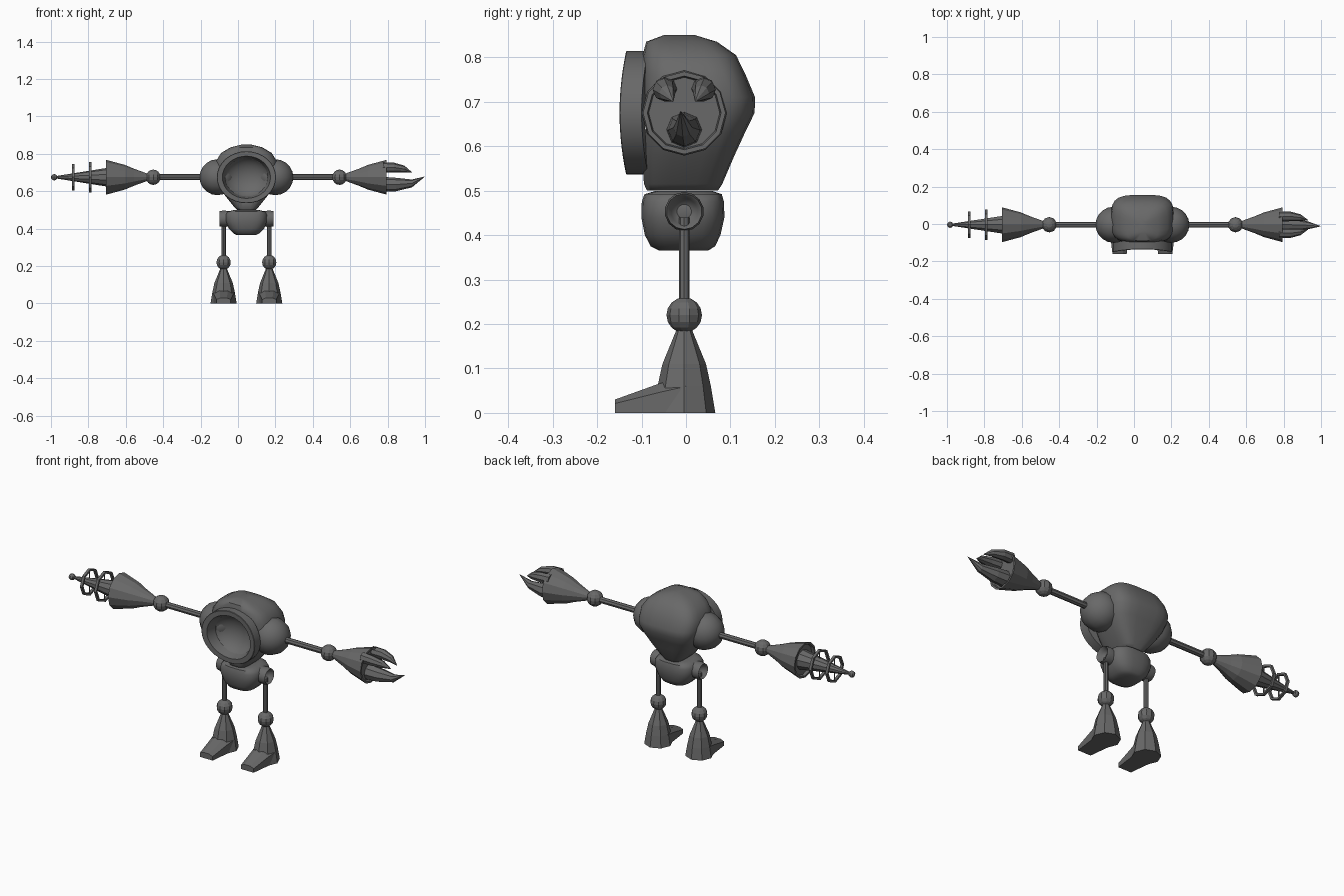
import bpy, bmesh, math
from mathutils import Vector, Matrix

if "Cube" in bpy.data.objects:
    bpy.data.objects.remove(bpy.data.objects["Cube"])

CX, CY, ARM_Z = 0.045, -0.004, 0.675

metal = bpy.data.materials.new("dark_grey")
metal.diffuse_color = (0.14, 0.14, 0.14, 1)
metal.use_nodes = True
metal.node_tree.nodes["Principled BSDF"].inputs["Base Color"].default_value = metal.diffuse_color


def finish(name, bm, smooth=None):
    bmesh.ops.recalc_face_normals(bm, faces=bm.faces[:])
    me = bpy.data.meshes.new(name)
    bm.to_mesh(me)
    bm.free()
    ob = bpy.data.objects.new(name, me)
    bpy.context.collection.objects.link(ob)
    me.materials.append(metal)
    if smooth:
        bpy.ops.object.select_all(action='DESELECT')
        ob.select_set(True)
        bpy.context.view_layer.objects.active = ob
        bpy.ops.object.shade_smooth_by_angle(angle=math.radians(smooth))
    return ob


def skin(bm, rings, loop=False):
    """Bridge rings of points; cap the ends unless the rings form a loop."""
    vs = [[bm.verts.new(p) for p in r] for r in rings]
    n = len(vs[0])
    pairs = list(zip(vs, vs[1:])) + ([(vs[-1], vs[0])] if loop else [])
    for a, b in pairs:
        for i in range(n):
            j = (i + 1) % n
            bm.faces.new((a[i], a[j], b[j], b[i]))
    if not loop:
        bm.faces.new(vs[0])
        bm.faces.new(vs[-1])


def lathe(name, profile, axis, centre, sides=10, loop=False, smooth=None):
    """Turn (distance, radius) pairs around an axis through centre."""
    d = Vector(axis)
    u = Vector((0, 0, 1)) if abs(d.z) < 0.5 else Vector((0, 1, 0))
    v = d.cross(u)
    rings = []
    for t, r in profile:
        r = max(r, 0.001)
        rings.append([Vector(centre) + d * t + r * (u * math.cos(a) + v * math.sin(a))
                      for a in (2 * math.pi * i / sides for i in range(sides))])
    bm = bmesh.new()
    skin(bm, rings, loop)
    return finish(name, bm, smooth)


def ball(name, centre, radius, segs=10, rings=8, smooth=None, axis='Z'):
    bm = bmesh.new()
    rot = Matrix.Rotation(math.pi / 2, 4, 'Y') if axis == 'X' else Matrix()
    bmesh.ops.create_uvsphere(bm, u_segments=segs, v_segments=rings, radius=radius,
                              matrix=Matrix.Translation(centre) @ rot)
    return finish(name, bm, smooth)


def loft(name, sections, power, sides=24):
    """Stack rounded-box sections (z, half width, front y, back y)."""
    rings = []
    for z, w, f, b in sections:
        ring = []
        for i in range(sides):
            a = 2 * math.pi * (i + 0.5) / sides
            c, s = math.cos(a), math.sin(a)
            ring.append((CX + w * math.copysign(abs(c) ** (2 / power), c),
                         (f + b) / 2 + (b - f) / 2 * math.copysign(abs(s) ** (2 / power), s), z))
        rings.append(ring)
    bm = bmesh.new()
    skin(bm, rings)
    return finish(name, bm, 50)


# body shell
body = loft("body", [(0.5, 0.05, -0.088, 0.072), (0.515, 0.065, -0.095, 0.082),
                     (0.58, 0.117, -0.1, 0.11), (0.63, 0.148, -0.102, 0.133),
                     (0.675, 0.163, -0.102, 0.155), (0.71, 0.168, -0.102, 0.156),
                     (0.76, 0.165, -0.1, 0.135), (0.805, 0.135, -0.098, 0.113),
                     (0.835, 0.085, -0.09, 0.07), (0.85, 0.025, -0.05, 0.02)], 3.6)

# hollow eye socket in the body
bm = bmesh.new()
bmesh.ops.create_uvsphere(bm, u_segments=24, v_segments=16, radius=1,
                          matrix=Matrix.Translation((CX, -0.13, 0.675))
                          @ Matrix.Diagonal((0.128, 0.09, 0.112, 1)))
cutter = finish("eye_cutter", bm, 40)
cutter.hide_render = True
cutter.hide_set(True)
cut = body.modifiers.new("eye_hollow", 'BOOLEAN')
cut.operation = 'DIFFERENCE'
cut.solver = 'EXACT'
cut.object = cutter

# eye rim, oval and bowed forward at the sides
rim = lathe("eye_rim", [(0.085, 0.139), (0.133, 0.139), (0.135, 0.137), (0.135, 0.113), (0.085, 0.1)],
            (0, -1, 0), (CX, 0, 0.675), 32, loop=True, smooth=35)
for v in rim.data.vertices:
    side = ((v.co.x - CX) / 0.139) ** 2
    v.co.y -= 0.015 * side
    v.co.x = CX + (v.co.x - CX) * 1.14

# pelvis
loft("pelvis", [(0.365, 0.05, -0.06, 0.05), (0.375, 0.07, -0.08, 0.066), (0.4, 0.095, -0.093, 0.078),
                (0.44, 0.112, -0.101, 0.087), (0.475, 0.112, -0.1, 0.086),
                (0.492, 0.1, -0.094, 0.081), (0.499, 0.07, -0.07, 0.06)], 3)

for s, side in ((-1, "left"), (1, "right")):
    out = (s, 0, 0)
    arm = (CX, CY, ARM_Z)
    # shoulder, arm rod and elbow
    ball(side + "_shoulder", (CX + s * 0.155, CY, ARM_Z), 0.096, 12, 10, 40, 'X')
    lathe(side + "_arm_rod", [(0.2, 0.016), (0.5, 0.016)], out, arm, 8)
    ball(side + "_elbow", (CX + s * 0.498, CY, ARM_Z), 0.041)
    # flared forearm with a recessed end
    lathe(side + "_forearm", [(0.525, 0.018), (0.6, 0.045), (0.65, 0.066), (0.75, 0.093),
                              (0.75, 0.083), (0.735, 0.08)], out, arm, 12)
    # hip socket
    lathe(side + "_hip_socket", [(0.07, 0.04), (0.125, 0.044), (0.145, 0.04), (0.142, 0.036),
                                 (0.125, 0.03), (0.11, 0.015), (0.107, 0)],
          out, (CX, CY, 0.453), 14, smooth=40)
    # leg rod, knee and shin
    leg = (CX + s * 0.122, CY, 0)
    lathe(side + "_leg_rod", [(0.2, 0.012), (0.44, 0.012)], (0, 0, 1), leg, 8)
    ball(side + "_knee", (leg[0], CY, 0.22), 0.04)
    lathe(side + "_shin", [(0, 0.07), (0.06, 0.06), (0.11, 0.049), (0.188, 0.017)],
          (0, 0, 1), leg, 8)
    # wedge toe
    bm = bmesh.new()
    skin(bm, [[(leg[0] + x, y, z) for x, z in ((-w, 0), (w, 0), (w, h * 0.7), (w * 0.45, h),
                                               (-w * 0.45, h), (-w, h * 0.7))]
              for y, w, h in ((0, 0.06, 0.085), (-0.06, 0.05, 0.066), (-0.16, 0.038, 0.03))])
    finish(side + "_toe", bm)

# ray emitter on the left arm: cone, two thin hoops, tip bead
left = (CX, CY, ARM_Z)
lathe("emitter_cone", [(0.72, 0.054), (1.02, 0.006)], (-1, 0, 0), left, 10)
for t, r in ((0.835, 0.081), (0.925, 0.071)):
    lathe("emitter_hoop", [(t - 0.007, r), (t + 0.007, r), (t + 0.007, r - 0.011),
                           (t - 0.007, r - 0.011)], (-1, 0, 0), left, 8, loop=True)
    # spokes holding the hoop
    lathe("hoop_spoke", [(-r + 0.005, 0.003), (r - 0.005, 0.003)], (0, 0, 1),
          (CX - t, CY, ARM_Z), 6)
ball("emitter_bead", (CX - 1.028, CY, ARM_Z), 0.017, 8, 6)


# three curved claws on the right arm
def claw(name, path):
    rings = [[(CX + t, CY + y + r * math.cos(a), z + r * math.sin(a))
              for a in (2 * math.pi * i / 8 for i in range(8))] for t, y, z, r in path]
    bm = bmesh.new()
    skin(bm, rings)
    finish(name, bm)


for s in (-1, 1):
    claw("upper_claw", [(0.73, s * 0.043, 0.729, 0.027), (0.79, s * 0.045, 0.727, 0.026),
                        (0.845, s * 0.038, 0.719, 0.018), (0.885, s * 0.025, 0.701, 0.001)])
claw("lower_claw", [(0.73, 0, 0.637, 0.04), (0.8, 0, 0.636, 0.036),
                    (0.885, -0.003, 0.642, 0.021), (0.953, -0.008, 0.678, 0.001)])
